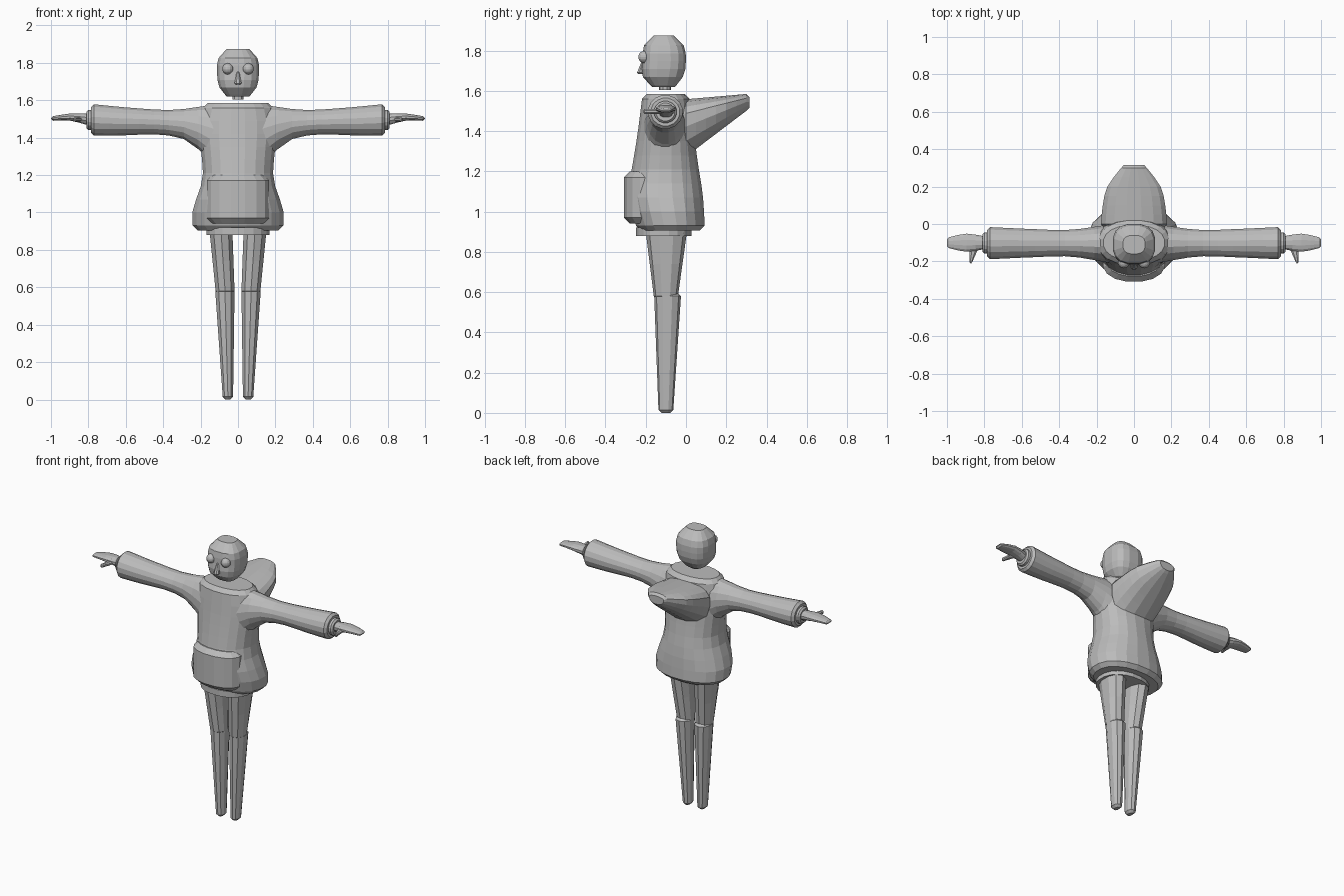
import bpy, bmesh
from math import sin, cos, pi, copysign
from mathutils import Vector

old = bpy.data.objects.get("Cube")
if old:
    bpy.data.objects.remove(old)

grey = (0.5, 0.5, 0.5, 1)
material = bpy.data.materials.new("plain_grey")
material.use_nodes = True
material.diffuse_color = grey
material.node_tree.nodes["Principled BSDF"].inputs["Base Color"].default_value = grey


def finish(name, bm, mirror):
    """Turn the mesh into a named object, doubled across the middle if asked."""
    bmesh.ops.recalc_face_normals(bm, faces=bm.faces)
    mesh = bpy.data.meshes.new(name)
    bm.to_mesh(mesh)
    bm.free()
    mesh.materials.append(material)
    part = bpy.data.objects.new(name, mesh)
    bpy.context.collection.objects.link(part)
    if mirror:
        part.modifiers.new("mirror", "MIRROR")


def along(knots, u):
    """Smooth curve through evenly spaced knots; a single number stays constant."""
    if not isinstance(knots, list):
        return knots
    last = len(knots) - 1
    i = min(int(u * last), last - 1)
    f = u * last - i
    start, end = knots[i], knots[i + 1]
    before = knots[i - 1] if i > 0 else 2 * start - end
    after = knots[i + 2] if i + 2 <= last else 2 * end - start
    tangent_in, tangent_out = (end - before) / 2, (after - start) / 2
    ease = f * f * (3 - 2 * f)
    return (start + (end - start) * ease
            + tangent_in * f * (1 - f) ** 2 - tangent_out * f * f * (1 - f))


def rounded(value, square):
    return copysign(abs(value) ** (2 / square), value)


def loft(name, axis, span, across, depth, steps=6, sides=16, square=2.2,
         lip=0.0, middle=0.5, mirror=False):
    """Skin rounded sections along an axis; across and depth are (low, high) limits.
    lip rounds both end rims, middle is where the section is widest in depth."""
    order = {"x": (0, 1, 2), "y": (1, 0, 2), "z": (2, 0, 1)}[axis]
    stations = [(i / steps, 0) for i in range(steps + 1)]
    if lip:
        stations = [(0, -lip)] + stations + [(1, lip)]
    bm = bmesh.new()
    rings = []
    for u, push in stations:
        inset = abs(push)
        left, right = along(across[0], u) + inset, along(across[1], u) - inset
        low, high = along(depth[0], u) + inset, along(depth[1], u) - inset
        level = low + (high - low) * middle
        ring = []
        for i in range(sides):
            angle = 2 * pi * (i + 0.5) / sides
            c, s = rounded(cos(angle), square), rounded(sin(angle), square)
            point = Vector()
            point[order[0]] = span[0] + (span[1] - span[0]) * u + push
            point[order[1]] = (left + right) / 2 + c * (right - left) / 2
            point[order[2]] = level + s * (high - level if s > 0 else level - low)
            ring.append(bm.verts.new(point))
        rings.append(ring)
    for lower, upper in zip(rings, rings[1:]):
        for i in range(sides):
            j = (i + 1) % sides
            bm.faces.new((lower[i], lower[j], upper[j], upper[i]))
    bm.faces.new(rings[0])
    bm.faces.new(rings[-1])
    finish(name, bm, mirror)


def centred(name, span, width, front, back, axis="z", **options):
    """Loft that is symmetric about the middle of the figure."""
    widths = width if isinstance(width, list) else [width, width]
    loft(name, axis, span, ([-w for w in widths], widths), (front, back), **options)


# Sweater body, waist pouch and hem
centred("sweater_body", (0.93, 1.56), [0.245, 0.245, 0.21, 0.19, 0.195, 0.205, 0.21, 0.19],
        [-0.25, -0.29, -0.265, -0.24, -0.22], [0.095, 0.085, 0.06, 0.04, 0.02],
        steps=9, sides=20, lip=0.025)
centred("waist_pouch", (0.97, 1.17), 0.17, -0.31, -0.1, steps=2, lip=0.03)
centred("sweater_hem", (0.88, 0.92), 0.17, -0.25, 0.03, steps=1, sides=20)

# Lowered hood hanging behind the shoulders
centred("hood", (0, 0.3), [0.18, 0.17, 0.145, 0.07], [1.27, 1.5], [1.56, 1.585],
        axis="y", lip=0.015, middle=0.68)

# Sleeves flaring into the shoulders, cuffs and mitten hands
loft("sleeve", "x", (0.13, 0.77), ([-0.21, -0.175, -0.18, -0.19], [0, -0.03, -0.025, -0.015]),
     ([1.25, 1.375, 1.413, 1.415, 1.41, 1.41], [1.58, 1.55, 1.56, 1.58]),
     steps=8, square=2, lip=0.015, mirror=True)
loft("cuff", "x", (0.76, 0.8), (-0.16, -0.045), (1.44, 1.55),
     steps=1, square=2, lip=0.01, mirror=True)
loft("hand", "x", (0.8, 0.99), ([-0.135, -0.15, -0.13], [-0.065, -0.05, -0.07]),
     ([1.465, 1.49, 1.49], [1.53, 1.53, 1.515]), steps=4, sides=12, lip=0.01, mirror=True)
loft("thumb", "y", (-0.205, -0.12), ([0.865, 0.845, 0.825], 0.88), (1.485, 1.51),
     steps=3, sides=8, lip=0.005, mirror=True)

# Legs: tapering shins with blunt ends, thighs widening to the hips
loft("shin", "z", (0.015, 0.58), ([0.025, 0.016], [0.083, 0.124]),
     ([-0.137, -0.158], [-0.063, -0.025]), steps=2, sides=10, lip=0.015, mirror=True)
loft("thigh", "z", (0.58, 0.9), ([0.016, 0.027], [0.122, 0.155]),
     ([-0.16, -0.2], [-0.04, 0.005]), steps=2, sides=10, lip=0.015, mirror=True)

# Head, neck and nose
centred("head", (1.63, 1.865), [0.07, 0.105, 0.112, 0.114, 0.11, 0.07],
        [-0.18, -0.22, -0.22, -0.215, -0.215, -0.17], [-0.045, -0.01, 0, 0, -0.005, -0.05],
        square=2.7, lip=0.01)
centred("neck", (1.605, 1.66), 0.03, -0.135, -0.075, steps=1, sides=10)
centred("nose", (1.69, 1.75), [0.02, 0.008], [-0.245, -0.22], -0.2, steps=1, sides=8, lip=0.005)

# Round eyes
eye = bmesh.new()
bmesh.ops.create_uvsphere(eye, u_segments=14, v_segments=10, radius=0.03)
bmesh.ops.translate(eye, verts=eye.verts, vec=(0.055, -0.207, 1.768))
finish("eye", eye, True)
